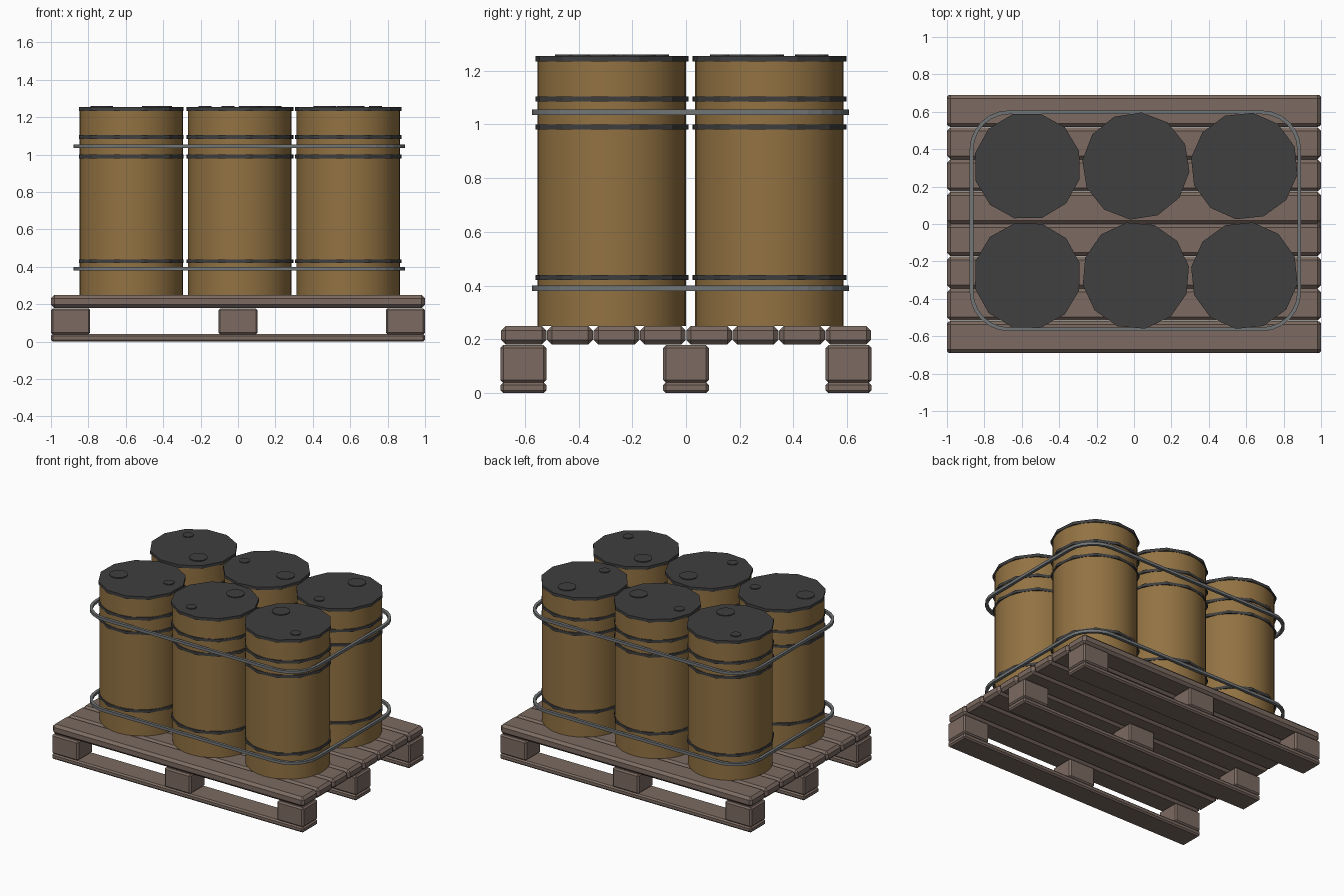
import bpy
import bmesh
from math import cos, sin, pi, radians
from mathutils import Matrix

cube = bpy.data.objects.get("Cube")
if cube:
    bpy.data.objects.remove(cube, do_unlink=True)


def make_material(name, color):
    mat = bpy.data.materials.new(name)
    mat.use_nodes = True
    mat.diffuse_color = (*color, 1)
    bsdf = mat.node_tree.nodes["Principled BSDF"]
    bsdf.inputs["Base Color"].default_value = (*color, 1)
    return mat


WOOD = make_material("brown wood", (0.2, 0.145, 0.12))
TAN = make_material("tan drum paint", (0.29, 0.17, 0.055))
DARK = make_material("dark metal", (0.05, 0.05, 0.05))
STRAP = make_material("grey strap", (0.17, 0.18, 0.185))


def finish(name, bm, mat, smooth=False):
    mesh = bpy.data.meshes.new(name)
    bm.to_mesh(mesh)
    bm.free()
    mesh.materials.append(mat)
    obj = bpy.data.objects.new(name, mesh)
    bpy.context.collection.objects.link(obj)
    if smooth:
        bpy.ops.object.select_all(action="DESELECT")
        obj.select_set(True)
        bpy.context.view_layer.objects.active = obj
        bpy.ops.object.shade_smooth_by_angle(angle=radians(35))
    return obj


def box(name, x, y, z, size, chamfer):
    bm = bmesh.new()
    bmesh.ops.create_cube(bm, size=1, matrix=Matrix.LocRotScale((x, y, z), None, size))
    bmesh.ops.bevel(bm, geom=bm.edges[:], offset=chamfer, segments=1, affect="EDGES")
    return finish(name, bm, WOOD)


def add_disc(bm, x, y, low, high, radius, sides, turn=0):
    place = Matrix.Translation((x, y, (low + high) / 2)) @ Matrix.Rotation(turn, 4, "Z")
    bmesh.ops.create_cone(bm, cap_ends=True, segments=sides, radius1=radius,
                          radius2=radius, depth=high - low, matrix=place)


# Pallet: eight deck planks, three runners, nine blocks
PLANK = 1.38 / 8
for i in range(8):
    box("deck_plank", 0, (i - 3.5) * PLANK, 0.215, (2, PLANK - 0.002, 0.07), 0.018)
for row in (-1, 0, 1):
    y = row * 0.605
    box("bottom_runner", 0, y, 0.02, (2, 0.17, 0.04), 0.01)
    for column in (-1, 0, 1):
        box("pallet_block", column * 0.895, y, 0.108, (0.21, 0.17, 0.14), 0.01)

# Drums: the angle turns each lid so that its large cap points that way
DRUMS = [(-0.57, 0.31, -44), (0.01, 0.31, -6), (0.59, 0.31, 81),
         (-0.57, -0.276, 194), (0.01, -0.276, 70), (0.59, -0.276, 141)]
for x, y, degrees in DRUMS:
    turn = radians(degrees)
    bm = bmesh.new()
    add_disc(bm, x, y, 0.25, 1.24, 0.2765, 36)
    finish("drum_body", bm, TAN, smooth=True)

    bm = bmesh.new()
    for z in (0.43, 0.99, 1.094):
        add_disc(bm, x, y, z - 0.01, z + 0.01, 0.288, 12, turn - pi / 2)
    finish("drum_hoops", bm, DARK)

    bm = bmesh.new()
    add_disc(bm, x, y, 1.233, 1.254, 0.288, 12, turn - pi / 2)
    finish("drum_lid", bm, DARK)

    bm = bmesh.new()
    for reach, radius in ((0.163, 0.06), (-0.188, 0.035)):
        add_disc(bm, x + reach * cos(turn), y + reach * sin(turn),
                 1.25, 1.26, radius, 16)
    finish("lid_caps", bm, DARK)


# Straps: rounded rectangles swept with a square section
def strap(name, z):
    half_x, half_y, corner, steps = 0.876, 0.58, 0.2, 6
    bm = bmesh.new()
    rings = []
    for quarter in range(4):
        sx = 1 if quarter in (0, 3) else -1
        sy = 1 if quarter < 2 else -1
        for i in range(steps + 1):
            a = (quarter + i / steps) * pi / 2
            ring = []
            for out, up in ((-1, -1), (1, -1), (1, 1), (-1, 1)):
                r = corner + out * 0.01
                ring.append(bm.verts.new((0.007 + sx * (half_x - corner) + r * cos(a),
                                          0.017 + sy * (half_y - corner) + r * sin(a),
                                          z + up * 0.01)))
            rings.append(ring)
    for i, ring in enumerate(rings):
        after = rings[(i + 1) % len(rings)]
        for k in range(4):
            n = (k + 1) % 4
            bm.faces.new((ring[k], after[k], after[n], ring[n]))
    bmesh.ops.recalc_face_normals(bm, faces=bm.faces[:])
    return finish(name, bm, STRAP)


strap("lower_strap", 0.39)
strap("upper_strap", 1.045)
